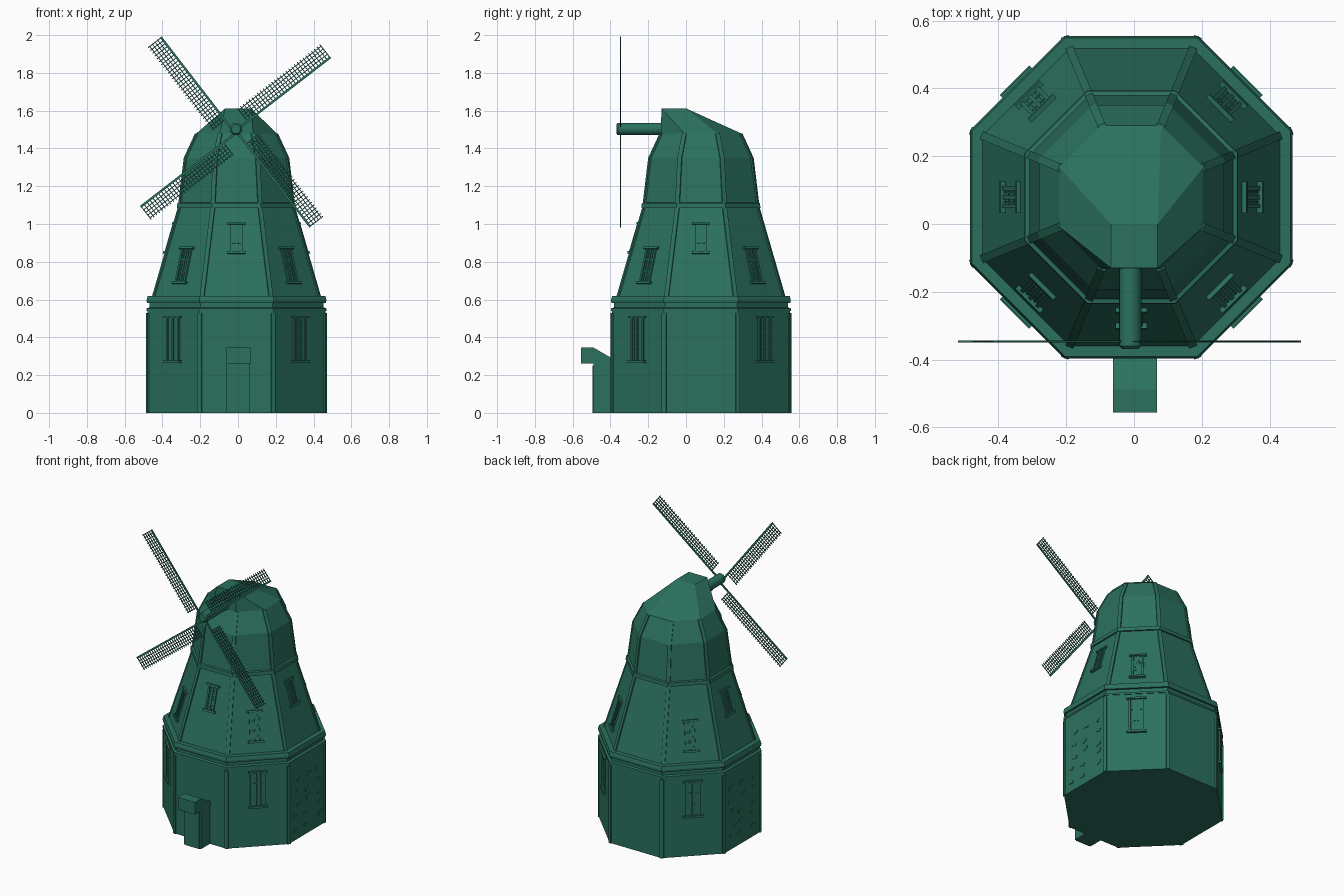
import bpy, bmesh, math, random
from mathutils import Vector, Matrix

if "Cube" in bpy.data.objects:
    bpy.data.objects.remove(bpy.data.objects["Cube"])

random.seed(4)
CX, CY = -0.008, 0.079            # tower axis
C8 = math.cos(math.pi / 8)

green = bpy.data.materials.new("dark_green")
green.diffuse_color = (0.024, 0.165, 0.112, 1)
green.use_nodes = True
green.node_tree.nodes["Principled BSDF"].inputs["Base Color"].default_value = green.diffuse_color


def finish(name, bm):
    bmesh.ops.recalc_face_normals(bm, faces=bm.faces)
    me = bpy.data.meshes.new(name)
    bm.to_mesh(me)
    bm.free()
    me.materials.append(green)
    ob = bpy.data.objects.new(name, me)
    bpy.context.collection.objects.link(ob)
    return ob


def box(bm, x0, x1, y0, y1, z0, z1, mat=Matrix()):
    m = mat @ Matrix.Translation(((x0 + x1) / 2, (y0 + y1) / 2, (z0 + z1) / 2)) \
        @ Matrix.Diagonal((x1 - x0, y1 - y0, z1 - z0, 1))
    bmesh.ops.create_cube(bm, size=1, matrix=m)


def hull(bm, pts):
    vs = [bm.verts.new(p) for p in pts]
    bmesh.ops.convex_hull(bm, input=vs)
    bmesh.ops.dissolve_limit(bm, angle_limit=0.01, verts=bm.verts, edges=bm.edges)


def corner(k, a):
    ang = math.pi / 8 + k * math.pi / 4
    return Vector((CX + a / C8 * math.cos(ang), CY + a / C8 * math.sin(ang), 0))


def loft(name, profile):
    """Stack octagons given as (height, half width across flats)."""
    bm = bmesh.new()
    rings = [[bm.verts.new(corner(k, a) + Vector((0, 0, z))) for k in range(8)]
             for z, a in profile]
    for r, s in zip(rings, rings[1:]):
        for k in range(8):
            j = (k + 1) % 8
            bm.faces.new((r[k], r[j], s[j], s[k]))
    bm.faces.new(rings[0][::-1])
    bm.faces.new(rings[-1])
    return finish(name, bm)


def wall_frame(k, z, a, slope=0.0):
    """Local axes on wall k: x along wall, y up the wall, z outward."""
    ang = k * math.pi / 4
    out = Vector((math.cos(ang), math.sin(ang), 0))
    side = Vector((-math.sin(ang), math.cos(ang), 0))
    up = (Vector((0, 0, 1)) - out * slope).normalized()
    n = side.cross(up)
    m = Matrix((side, up, n)).transposed().to_4x4()
    m.translation = Vector((CX, CY, z)) + out * a
    return m


# Tower walls and moulded bands
BASE, TOWER = [(0, .472), (.53, .472)], [(.61, .442), (1.09, .303)]
UPPER = [(1.10, .302), (1.35, .272), (1.48, .212)]
loft("base_walls", [(0, .472), (.55, .472), (.555, .46), (.6, .46)])
loft("middle_walls", [(.59, .448)] + TOWER)
loft("upper_walls", [(1.08, .305)] + UPPER)
loft("lower_thin_band", [(.54, .464), (.54, .476), (.553, .476), (.557, .464)])
loft("lower_band", [(.583, .45), (.583, .474), (.597, .476), (.62, .47), (.62, .44)])
loft("upper_band", [(1.085, .30), (1.085, .315), (1.11, .313), (1.113, .30)])

# Ribs covering every corner
bm = bmesh.new()
for prof in (BASE, TOWER, UPPER):
    for (z0, a0), (z1, a1) in zip(prof, prof[1:]):
        for k in range(8):
            ang = math.pi / 8 + k * math.pi / 4
            d = Vector((math.cos(ang), math.sin(ang), 0))
            t = Vector((-d.y, d.x, 0))
            part = bmesh.new()
            hull(part, [corner(k, a) + Vector((0, 0, z)) + t * s * .012 + d * o
                        for z, a in ((z0, a0), (z1, a1)) for s in (-1, 1)
                        for o in (-.02, .003)])
            tmp = bpy.data.meshes.new("tmp")
            part.to_mesh(tmp)
            part.free()
            bm.from_mesh(tmp)
            bpy.data.meshes.remove(tmp)
finish("corner_ribs", bm)

# Cap: octagon rising to a short flat ridge at the front
bm = bmesh.new()
hull(bm, [corner(k, .212) + Vector((0, 0, 1.48)) for k in range(8)] +
     [(x, y, 1.612) for x in (-.068, .07) for y in (-.13, 0)])
finish("cap", bm)


def window(bm, m, w, h):
    """Framed sash window with sill, lintel and glazing bars."""
    box(bm, -w / 2, w / 2, -h / 2, h / 2, -.01, .002, m)
    for s in (-1, 1):
        x = s * (w / 2 - .006)
        box(bm, x - .006, x + .006, -h / 2, h / 2, -.01, .009, m)
        x = s * w * .22
        box(bm, x - .002, x + .002, -h / 2, h / 2, -.01, .005, m)
    box(bm, -.006, .006, -h / 2, h / 2, -.01, .008, m)
    for s in (-.17, .17):
        box(bm, -w / 2, w / 2, s * h - .002, s * h + .002, -.01, .005, m)
    box(bm, -w / 2 - .014, w / 2 + .014, -h / 2 - .008, -h / 2 + .006, -.01, .016, m)
    box(bm, -w / 2 - .014, w / 2 + .014, h / 2 - .006, h / 2 + .006, -.01, .013, m)


# Windows (wall 0 = +x, 2 = back, 4 = -x, 6 = front)
SLOPE = (.442 - .303) / .48
bm = bmesh.new()
for k in (1, 3, 5, 7):
    window(bm, wall_frame(k, .39, .472), .095, .235)
finish("ground_floor_windows", bm)
bm = bmesh.new()
for k in (1, 3, 5, 7):
    window(bm, wall_frame(k, .78, .442 - SLOPE * .17, SLOPE), .075, .19)
for k in (0, 4, 6):
    window(bm, wall_frame(k, .925, .442 - SLOPE * .315, SLOPE), .065, .16)
finish("upper_floor_windows", bm)

# Bare bricks scattered on the two side walls
bm = bmesh.new()
for k in (0, 4):
    m = wall_frame(k, 0, .472)
    for row in range(5):
        for col in range(3):
            x = -.11 + col * .11 + random.uniform(-.03, .03)
            y = .08 + row * .08 + random.uniform(-.02, .02)
            r = m @ Matrix.Translation((x, y, 0)) @ Matrix.Rotation(random.uniform(-.5, .5), 4, 'Z')
            box(bm, -.019, .019, -.01, .01, -.006, .003, r)
finish("bare_bricks", bm)

# Porch: body, overhanging hood with sloping back, door
bm = bmesh.new()
box(bm, -.062, .064, -.49, -.36, 0, .28)
finish("porch_walls", bm)
bm = bmesh.new()
side = [(-.557, .262), (-.557, .345), (-.488, .345), (-.385, .285), (-.385, .262)]
hull(bm, [(x, y, z) for x in (-.062, .068) for y, z in side])
finish("porch_hood", bm)
bm = bmesh.new()
box(bm, -.05, .053, -.494, -.48, 0, .25)
finish("door", bm)

# Windshaft with rounded nose
bm = bmesh.new()
rot = Matrix.Rotation(math.pi / 2, 4, 'X')
bmesh.ops.create_cone(bm, cap_ends=True, segments=20, radius1=.033, radius2=.033, depth=.28,
                      matrix=Matrix.Translation((-.011, -.22, 1.503)) @ rot)
bmesh.ops.create_cone(bm, cap_ends=True, segments=20, radius1=.033, radius2=.024, depth=.009,
                      matrix=Matrix.Translation((-.011, -.3638, 1.503)) @ rot)
shaft = finish("windshaft", bm)
bpy.context.view_layer.objects.active = shaft
shaft.select_set(True)
bpy.ops.object.shade_smooth_by_angle(angle=math.radians(25))

# Four lattice sails: spar on one edge, rungs and laths beside it
for i in range(4):
    bm = bmesh.new()
    m = Matrix.Translation((-.013, -.347, 1.487)) @ \
        Matrix.Rotation(-math.radians(37.7 + 90 * i), 4, 'Y')
    box(bm, 0, .64, -.003, .003, 0, .012, m)
    for j in range(30):
        x = .085 + j * .019
        box(bm, x - .0025, x + .0025, -.0015, .0015, .006, .093, m)
    for z in (.028, .046, .064, .082):
        box(bm, .08, .64, -.002, .002, z - .0022, z + .0022, m)
    finish("sail_%d" % (i + 1), bm)
